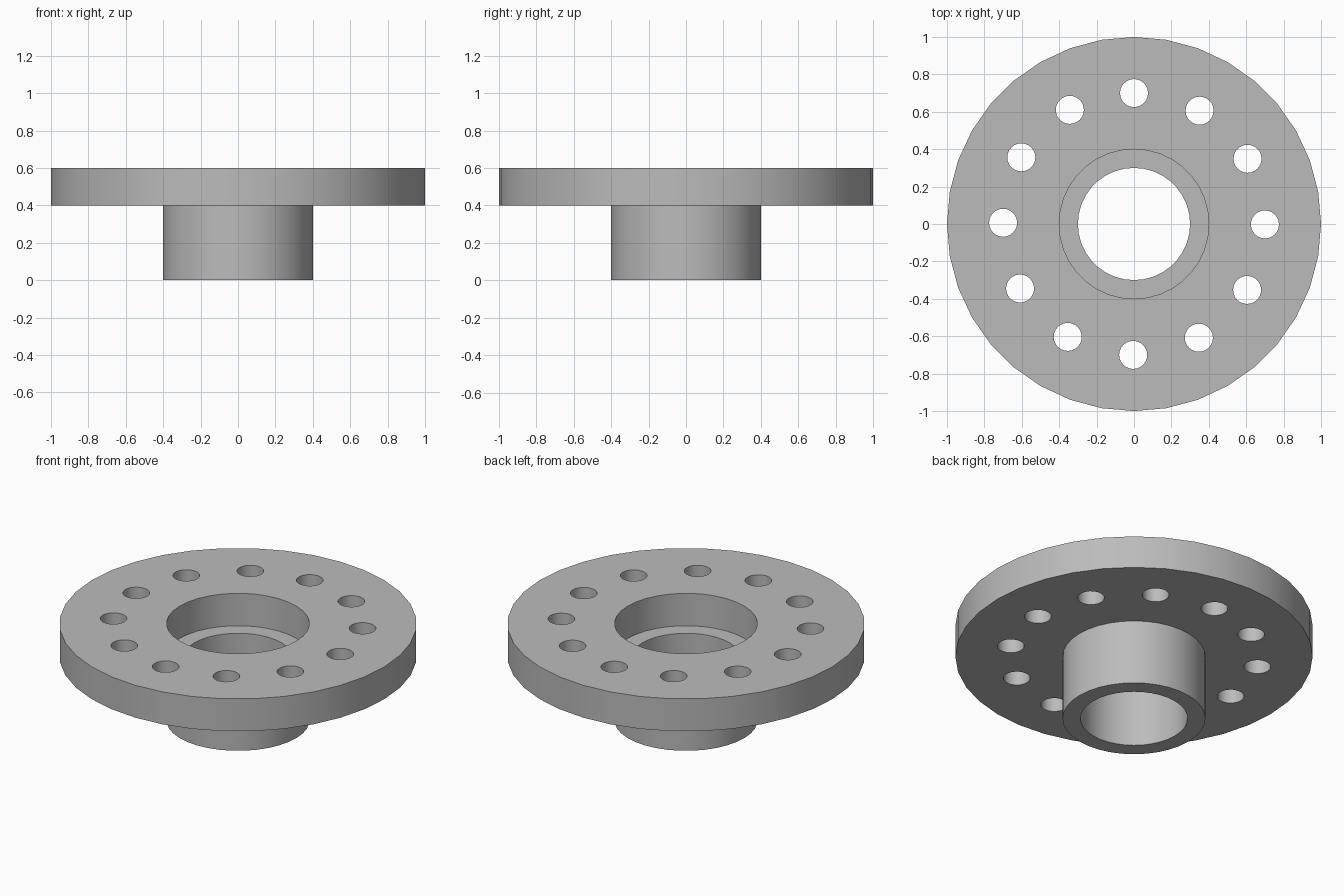
import bpy
import bmesh
from math import cos, sin, pi, radians

cube = bpy.data.objects.get("Cube")
if cube:
    bpy.data.objects.remove(cube, do_unlink=True)

SEGMENTS = 36
BOLT_COUNT = 12
BOLT_STEP = radians(30.06)

steel = bpy.data.materials.new("grey steel")
steel.use_nodes = True
GREY = (0.5, 0.5, 0.5, 1)
steel.diffuse_color = GREY
steel.node_tree.nodes["Principled BSDF"].inputs["Base Color"].default_value = GREY


def add_object(name, bm):
    bmesh.ops.recalc_face_normals(bm, faces=bm.faces[:])
    mesh = bpy.data.meshes.new(name)
    bm.to_mesh(mesh)
    bm.free()
    mesh.materials.append(steel)
    obj = bpy.data.objects.new(name, mesh)
    bpy.context.collection.objects.link(obj)
    return obj


def make_ring(name, inner, outer, bottom, top):
    """Revolve a rectangular section around the z axis."""
    bm = bmesh.new()
    section = [(inner, bottom), (outer, bottom), (outer, top), (inner, top)]
    rings = []
    for i in range(SEGMENTS):
        a = 2 * pi * i / SEGMENTS
        rings.append([bm.verts.new((r * cos(a), r * sin(a), z)) for r, z in section])
    for i, ring in enumerate(rings):
        following = rings[(i + 1) % SEGMENTS]
        for j in range(4):
            k = (j + 1) % 4
            bm.faces.new((ring[j], following[j], following[k], ring[k]))
    return add_object(name, bm)


def shade(obj):
    bpy.ops.object.select_all(action="DESELECT")
    obj.select_set(True)
    bpy.context.view_layer.objects.active = obj
    bpy.ops.object.shade_smooth_by_angle(angle=radians(30))


# Flange plate and hub tube; the hub rim forms the ledge of the counterbore
flange = make_ring("flange", 0.4, 1.0, 0.4, 0.6)
hub = make_ring("hub", 0.3, 0.4, 0.0, 0.4)

# Bolt hole cutters, clockwise from the back
bm = bmesh.new()
for i in range(BOLT_COUNT):
    a = pi / 2 - i * BOLT_STEP
    made = bmesh.ops.create_cone(bm, cap_ends=True, segments=24,
                                 radius1=0.075, radius2=0.075, depth=0.4)
    bmesh.ops.translate(bm, verts=made["verts"], vec=(0.7 * cos(a), 0.7 * sin(a), 0.5))
cutter = add_object("bolt_hole_cutter", bm)

# Cut the holes into the flange
cut = flange.modifiers.new("bolt holes", "BOOLEAN")
cut.operation = "DIFFERENCE"
cut.solver = "EXACT"
cut.object = cutter
bpy.context.view_layer.objects.active = flange
bpy.ops.object.modifier_apply(modifier=cut.name)
bpy.data.objects.remove(cutter, do_unlink=True)

for part in (flange, hub):
    shade(part)
